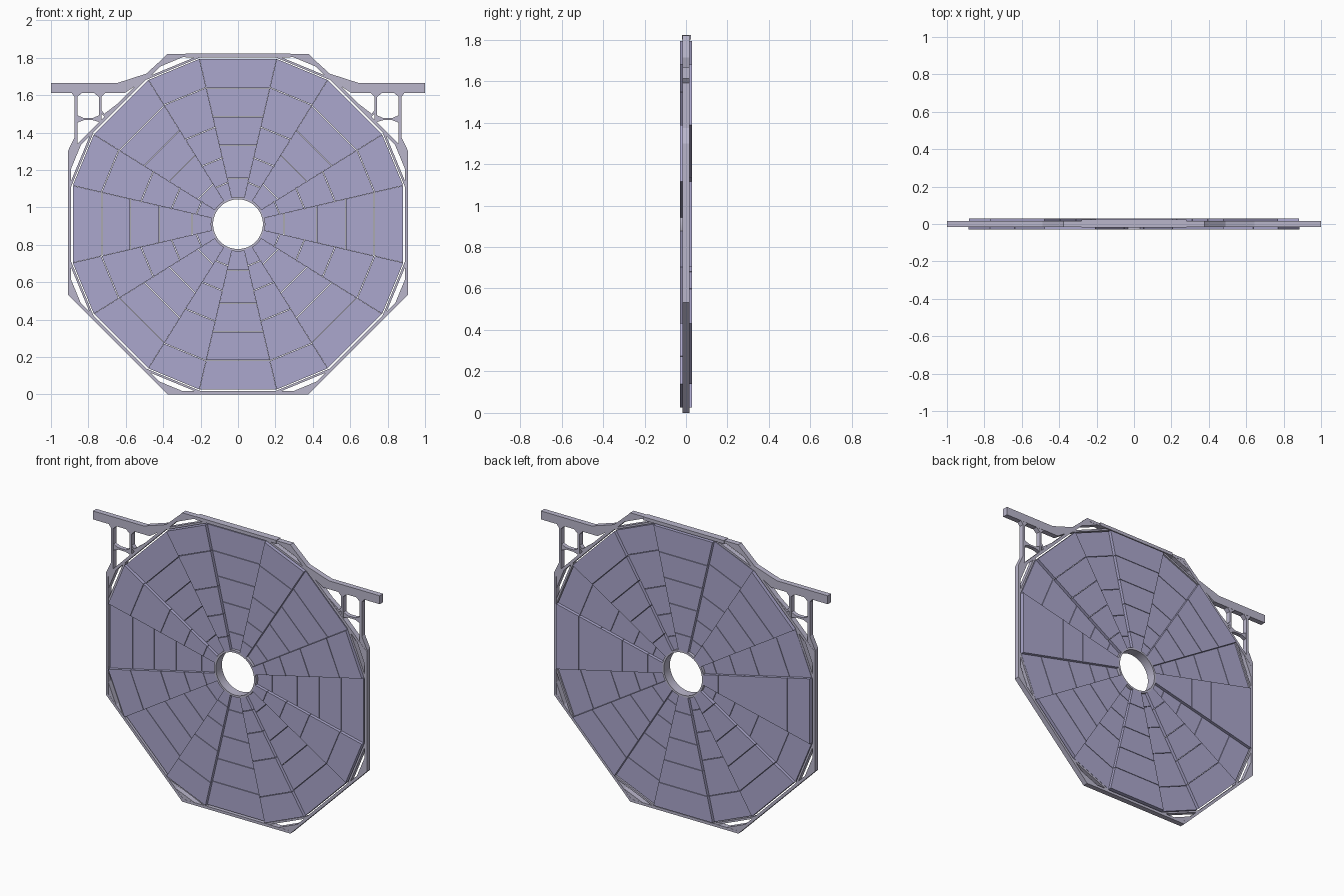
import bpy, bmesh, math

cube = bpy.data.objects.get("Cube")
if cube:
    bpy.data.objects.remove(cube, do_unlink=True)

CZ = 0.91          # wheel centre height
APOTHEM = 0.91     # octagonal frame, centre to flat
FRAME_Y = 0.017    # half depth of the frame


def material(name, rgb):
    m = bpy.data.materials.new(name)
    m.use_nodes = True
    m.diffuse_color = (*rgb, 1)
    bsdf = next(n for n in m.node_tree.nodes if n.type == 'BSDF_PRINCIPLED')
    bsdf.inputs["Base Color"].default_value = (*rgb, 1)
    return m


lavender = material("lavender panel", (0.41, 0.39, 0.61))
grey = material("pale grey frame", (0.49, 0.47, 0.60))


def prisms(name, outlines, y0, y1, mat):
    """Extrude flat (x, z) outlines from y0 to y1 as one object."""
    bm = bmesh.new()
    for pts in outlines:
        face = bm.faces.new([bm.verts.new((x, y0, z)) for x, z in pts])
        new = bmesh.ops.extrude_face_region(bm, geom=[face])["geom"]
        for v in new:
            if isinstance(v, bmesh.types.BMVert):
                v.co.y = y1
    bmesh.ops.recalc_face_normals(bm, faces=bm.faces)
    me = bpy.data.meshes.new(name)
    bm.to_mesh(me)
    bm.free()
    me.materials.append(mat)
    ob = bpy.data.objects.new(name, me)
    bpy.context.collection.objects.link(ob)
    return ob


def spin(angle, r, t):
    """Point at distance r along a spoke and t across it."""
    c, s = math.cos(angle), math.sin(angle)
    return (r * c - t * s, CZ + r * s + t * c)


def trapezoid(angle, r0, w0, r1, w1):
    return [spin(angle, r0, -w0), spin(angle, r1, -w1),
            spin(angle, r1, w1), spin(angle, r0, w0)]


def sector(name, angle, half_angle, radii, y0, y1):
    """Wedge split into plates by narrow gaps."""
    k, gap = math.tan(half_angle), 0.0015
    plates = []
    for a, b in zip(radii, radii[1:]):
        a, b = a + gap, b - gap
        plates.append(trapezoid(angle, a, a * k, b, b * k))
    prisms(name, plates, y0, y1, lavender)


# Chamber wedges: wide ones sit to the back, narrow ones to the front
WIDE = [0.14, 0.246, 0.422, 0.575, 0.727, 0.885]
NARROW = [0.14, 0.226, 0.36, 0.526, 0.74, 0.897]
for i in range(8):
    a = i * math.pi / 4
    sector(f"wide_sector_{i + 1}", a, math.radians(13.1), WIDE, -0.011, 0.03)
    sector(f"narrow_sector_{i + 1}", a + math.pi / 8, math.radians(9.35),
           NARROW, -0.03, 0.011)

# Octagonal frame: side bars, corner gussets and rims along the narrow wedges
t8 = math.tan(math.pi / 8)
inner = APOTHEM - 0.017
bars, gussets, rims = [], [], []
for i in range(8):
    a = i * math.pi / 4
    bars.append(trapezoid(a, inner, inner * t8, APOTHEM, APOTHEM * t8))
    b = a + math.pi / 8
    corner = APOTHEM / math.cos(math.pi / 8)
    half = (corner - 0.938) / t8
    gussets.append([spin(b, 0.938, -half), spin(b, corner, 0), spin(b, 0.938, half)])
    rims.append(trapezoid(b, 0.901, 0.155, 0.913, 0.158))
prisms("octagon_frame", bars, -FRAME_Y, FRAME_Y, grey)
prisms("corner_gussets", gussets, -FRAME_Y + 0.001, FRAME_Y - 0.001, grey)
prisms("sector_rims", rims, -FRAME_Y + 0.002, FRAME_Y - 0.002, grey)

# Rail on the top side
prisms("top_rail", [[(-0.28, 1.802), (0.28, 1.802), (0.28, 1.823), (-0.28, 1.823)]],
       -0.02, 0.024, grey)

# Hub ring
N = 64
ring = []
for i in range(N):
    a, b = (2 * math.pi * j / N for j in (i, i + 1))
    ring.append([spin(a, 0.133, 0), spin(a, 0.146, 0),
                 spin(b, 0.146, 0), spin(b, 0.133, 0)])
hub = prisms("hub_ring", ring, -0.03, 0.03, grey)
bm = bmesh.new()
bm.from_mesh(hub.data)
bmesh.ops.remove_doubles(bm, verts=bm.verts, dist=0.0001)
# drop the walls between neighbouring ring pieces
walls = [f for f in bm.faces if abs(f.normal.y) < 0.5
         and len({round(math.hypot(v.co.x, v.co.z - CZ), 3) for v in f.verts}) > 1]
bmesh.ops.delete(bm, geom=walls, context='FACES')
bmesh.ops.recalc_face_normals(bm, faces=bm.faces)
bm.to_mesh(hub.data)
bm.free()
bpy.context.view_layer.objects.active = hub
hub.select_set(True)
bpy.ops.object.shade_smooth_by_angle()

# Hanging brackets, one each side
arm = [(1.0, 1.612), (1.0, 1.665), (0.645, 1.665), (0.49, 1.715), (0.375, 1.82),
       (0.36, 1.81), (0.47, 1.70), (0.605, 1.612)]
outer_leg = [(0.835, 1.612), (0.859, 1.59), (0.859, 1.33), (0.91, 1.28), (0.91, 1.30),
             (0.874, 1.375), (0.874, 1.59), (0.89, 1.612)]
inner_leg = [(0.71, 1.612), (0.73, 1.59), (0.73, 1.46), (0.744, 1.446),
             (0.744, 1.59), (0.77, 1.612)]
tie = [(0.737, 1.455), (0.775, 1.466), (0.825, 1.466), (0.866, 1.45),
       (0.866, 1.495), (0.825, 1.478), (0.775, 1.478), (0.737, 1.495)]
brace = [(0.63, 1.565), (0.71, 1.48), (0.73, 1.50), (0.73, 1.52), (0.715, 1.50)]
for side, s in (("left", 1), ("right", -1)):
    for part, pts, d in (("beam", arm, 0), ("outer_leg", outer_leg, 0.001),
                         ("inner_leg", inner_leg, 0.001), ("tie", tie, 0.004),
                         ("brace", brace, 0.002)):
        prisms(f"{side}_bracket_{part}", [[(s * x, z) for x, z in pts]],
               -FRAME_Y + d, FRAME_Y - d, grey)
